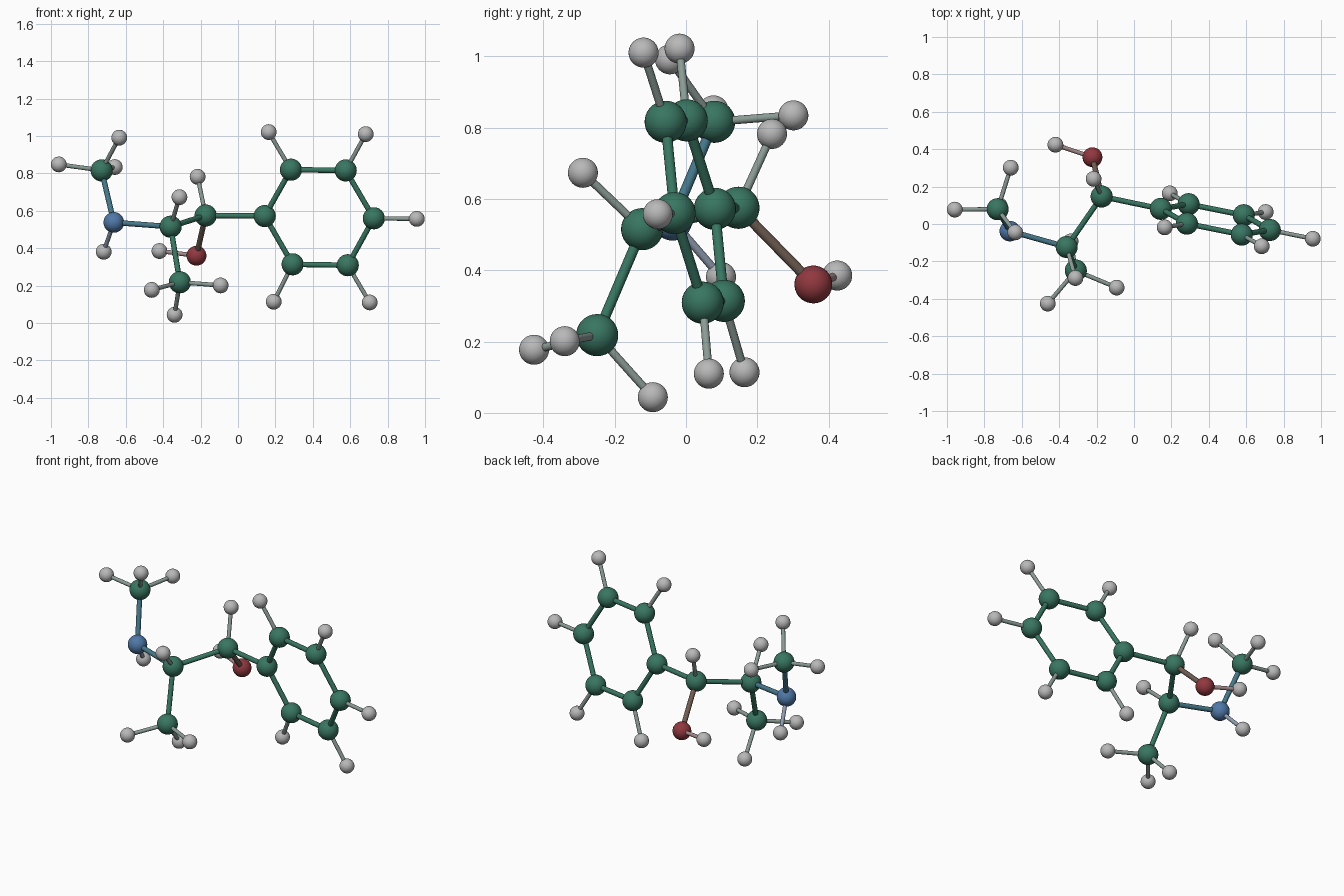
import bpy, bmesh
from itertools import combinations
from mathutils import Vector, Matrix

if "Cube" in bpy.data.objects:
    bpy.data.objects.remove(bpy.data.objects["Cube"])

# element: (ball radius, colour)
ELEMENTS = {
    "C": (0.059, (0.04, 0.18, 0.12)),
    "H": (0.042, (0.48, 0.48, 0.48)),
    "N": (0.055, (0.08, 0.19, 0.39)),
    "O": (0.053, (0.28, 0.04, 0.05)),
}

# part name: (element, x, y, z)
ATOMS = {
    # six-sided ring and its hydrogens
    "ring_carbon_1": ("C", 0.143, 0.081, 0.572),
    "ring_carbon_2": ("C", 0.283, 0.002, 0.820),
    "ring_carbon_3": ("C", 0.576, -0.057, 0.816),
    "ring_carbon_4": ("C", 0.726, -0.032, 0.560),
    "ring_carbon_5": ("C", 0.587, 0.047, 0.309),
    "ring_carbon_6": ("C", 0.292, 0.106, 0.314),
    "ring_hydrogen_2": ("H", 0.164, -0.018, 1.021),
    "ring_hydrogen_3": ("H", 0.683, -0.119, 1.010),
    "ring_hydrogen_4": ("H", 0.956, -0.079, 0.557),
    "ring_hydrogen_5": ("H", 0.704, 0.064, 0.110),
    "ring_hydrogen_6": ("H", 0.191, 0.164, 0.114),
    # carbon carrying the oxygen group
    "inner_carbon": ("C", -0.173, 0.147, 0.575),
    "inner_hydrogen": ("H", -0.216, 0.241, 0.782),
    "oxygen": ("O", -0.222, 0.357, 0.360),
    "oxygen_hydrogen": ("H", -0.420, 0.424, 0.385),
    # middle carbon and lower methyl group
    "middle_carbon": ("C", -0.360, -0.123, 0.515),
    "middle_hydrogen": ("H", -0.313, -0.289, 0.673),
    "lower_methyl_carbon": ("C", -0.311, -0.249, 0.218),
    "lower_methyl_hydrogen_1": ("H", -0.461, -0.426, 0.177),
    "lower_methyl_hydrogen_2": ("H", -0.093, -0.340, 0.201),
    "lower_methyl_hydrogen_3": ("H", -0.339, -0.093, 0.044),
    # nitrogen and upper methyl group
    "nitrogen": ("N", -0.664, -0.038, 0.538),
    "nitrogen_hydrogen": ("H", -0.718, 0.098, 0.381),
    "upper_methyl_carbon": ("C", -0.729, 0.079, 0.816),
    "upper_methyl_hydrogen_1": ("H", -0.958, 0.077, 0.848),
    "upper_methyl_hydrogen_2": ("H", -0.635, -0.045, 0.991),
    "upper_methyl_hydrogen_3": ("H", -0.659, 0.301, 0.834),
}


def material(name, colour):
    mat = bpy.data.materials.get(name) or bpy.data.materials.new(name)
    mat.diffuse_color = (*colour, 1)
    mat.use_nodes = True
    mat.node_tree.nodes["Principled BSDF"].inputs["Base Color"].default_value = mat.diffuse_color
    return mat


def smooth_mesh(name, build, mat):
    bm = bmesh.new()
    build(bm)
    for face in bm.faces:
        face.smooth = True
    mesh = bpy.data.meshes.new(name)
    bm.to_mesh(mesh)
    bm.free()
    mesh.materials.append(mat)
    return mesh


def add(name, mesh, matrix):
    obj = bpy.data.objects.new(name, mesh)
    obj.matrix_world = matrix
    bpy.context.collection.objects.link(obj)


# Balls: one shared mesh per element
balls = {}
for el, (radius, colour) in ELEMENTS.items():
    balls[el] = smooth_mesh("ball_" + el, lambda bm: bmesh.ops.create_uvsphere(
        bm, u_segments=32, v_segments=20, radius=radius), material("atom_" + el, colour))
for name, (el, *pos) in ATOMS.items():
    add(name, balls[el], Matrix.Translation(pos))

# Sticks: join every pair within bonding distance, in the blend of both colours
for (name_a, (ea, *pa)), (name_b, (eb, *pb)) in combinations(ATOMS.items(), 2):
    a, b = Vector(pa), Vector(pb)
    with_h = "H" in (ea, eb)
    length = (b - a).length
    if ea == eb == "H" or length > (0.27 if with_h else 0.37):
        continue
    radius = 0.0115 if with_h else 0.0145
    colour = [(p + q) / 2 for p, q in zip(ELEMENTS[ea][1], ELEMENTS[eb][1])]
    mat = material("stick_" + "".join(sorted(ea + eb)), colour)
    name = f"stick_{name_a}_to_{name_b}"
    mesh = smooth_mesh(name, lambda bm: bmesh.ops.create_cone(
        bm, segments=20, radius1=radius, radius2=radius, depth=length), mat)
    turn = (b - a).to_track_quat("Z", "Y").to_matrix().to_4x4()
    add(name, mesh, Matrix.Translation((a + b) / 2) @ turn)
